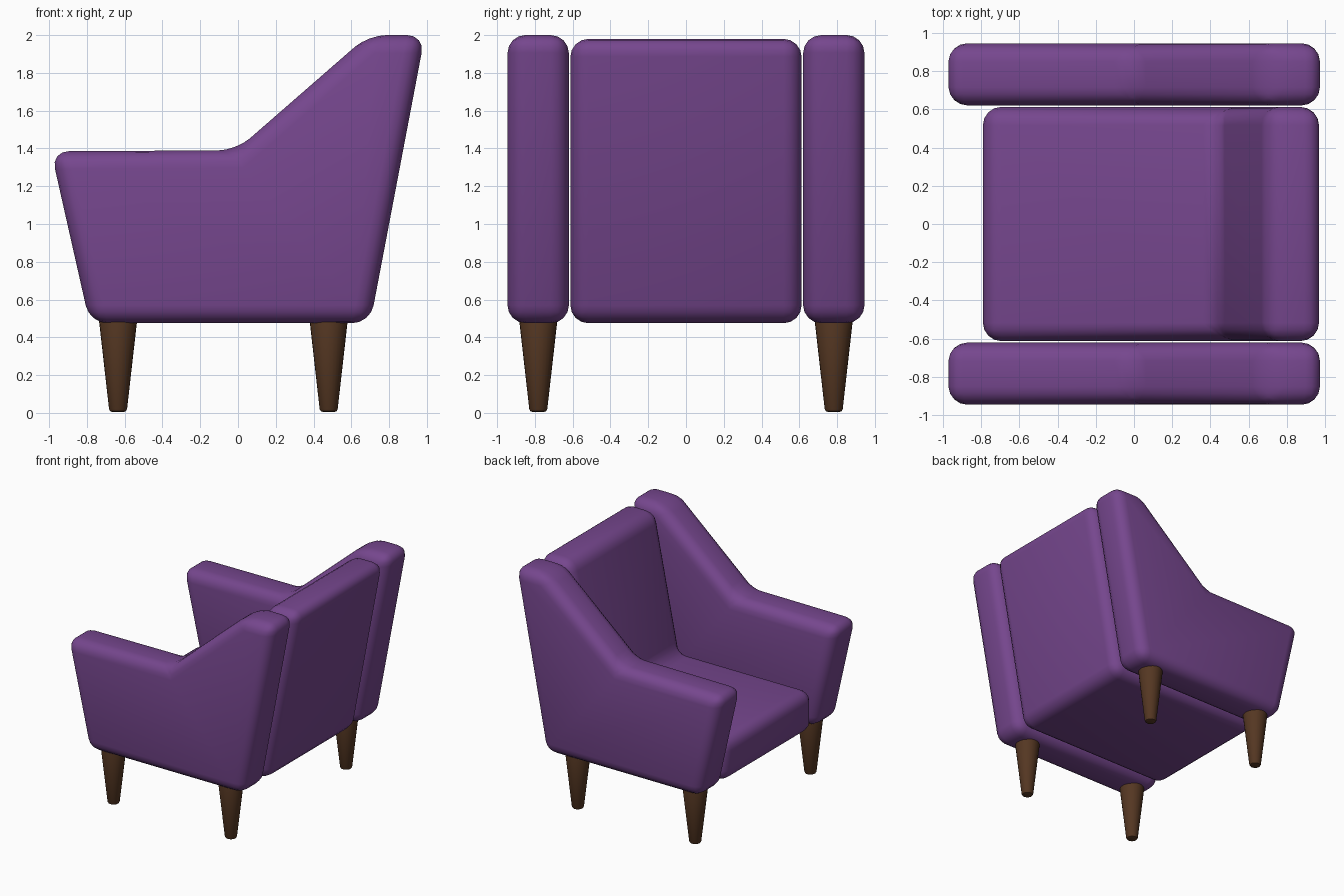
import bpy, bmesh
from math import radians

cube = bpy.data.objects.get("Cube")
if cube:
    bpy.data.objects.remove(cube, do_unlink=True)


def make_material(name, rgb):
    mat = bpy.data.materials.new(name)
    mat.use_nodes = True
    mat.diffuse_color = (*rgb, 1)
    bsdf = mat.node_tree.nodes["Principled BSDF"]
    bsdf.inputs["Base Color"].default_value = (*rgb, 1)
    return mat


purple = make_material("purple fabric", (0.18, 0.062, 0.27))
brown = make_material("brown wood", (0.09, 0.038, 0.016))


def finish(obj, mat, bevel, segments):
    """Round the edges, colour and smooth a part."""
    obj.data.materials.append(mat)
    mod = obj.modifiers.new("rounding", "BEVEL")
    mod.width = bevel
    mod.segments = segments
    mod.limit_method = "ANGLE"
    mod.angle_limit = radians(30)
    bpy.ops.object.select_all(action="DESELECT")
    obj.select_set(True)
    bpy.context.view_layer.objects.active = obj
    bpy.ops.object.modifier_apply(modifier=mod.name)
    bpy.ops.object.shade_smooth_by_angle(angle=radians(40))


def cushion(name, profile, y0, y1):
    """Extrude an x-z outline along y into a padded block."""
    bm = bmesh.new()
    face = bm.faces.new([bm.verts.new((x, y0, z)) for x, z in profile])
    ext = bmesh.ops.extrude_face_region(bm, geom=[face])
    moved = [v for v in ext["geom"] if isinstance(v, bmesh.types.BMVert)]
    bmesh.ops.translate(bm, verts=moved, vec=(0, y1 - y0, 0))
    bmesh.ops.recalc_face_normals(bm, faces=bm.faces)
    mesh = bpy.data.meshes.new(name)
    bm.to_mesh(mesh)
    bm.free()
    obj = bpy.data.objects.new(name, mesh)
    bpy.context.collection.objects.link(obj)
    finish(obj, purple, 0.095, 4)


# Outlines: winged arm panel, and one-piece seat with backrest
arm = [(-0.785, 0.475), (0.7, 0.475), (0.99, 2.0), (0.69, 2.0),
       (-0.01, 1.39), (-0.99, 1.385)]
seat = [(-0.79, 0.475), (0.7, 0.475), (0.985, 1.98), (0.685, 1.98),
        (0.455, 0.83), (-0.79, 0.83)]

cushion("seat_and_backrest", seat, -0.612, 0.612)

for side, s in (("near", -1), ("far", 1)):
    cushion(f"arm_panel_{side}", arm, s * 0.62, s * 0.945)

    # Tapered round legs, tucked slightly into the panel
    for end, x in (("front", -0.635), ("rear", 0.48)):
        bpy.ops.mesh.primitive_cone_add(
            vertices=24, radius1=0.046, radius2=0.105, depth=0.52,
            location=(x, s * 0.782, 0.265))
        leg = bpy.context.object
        leg.name = f"leg_{side}_{end}"
        finish(leg, brown, 0.015, 2)
